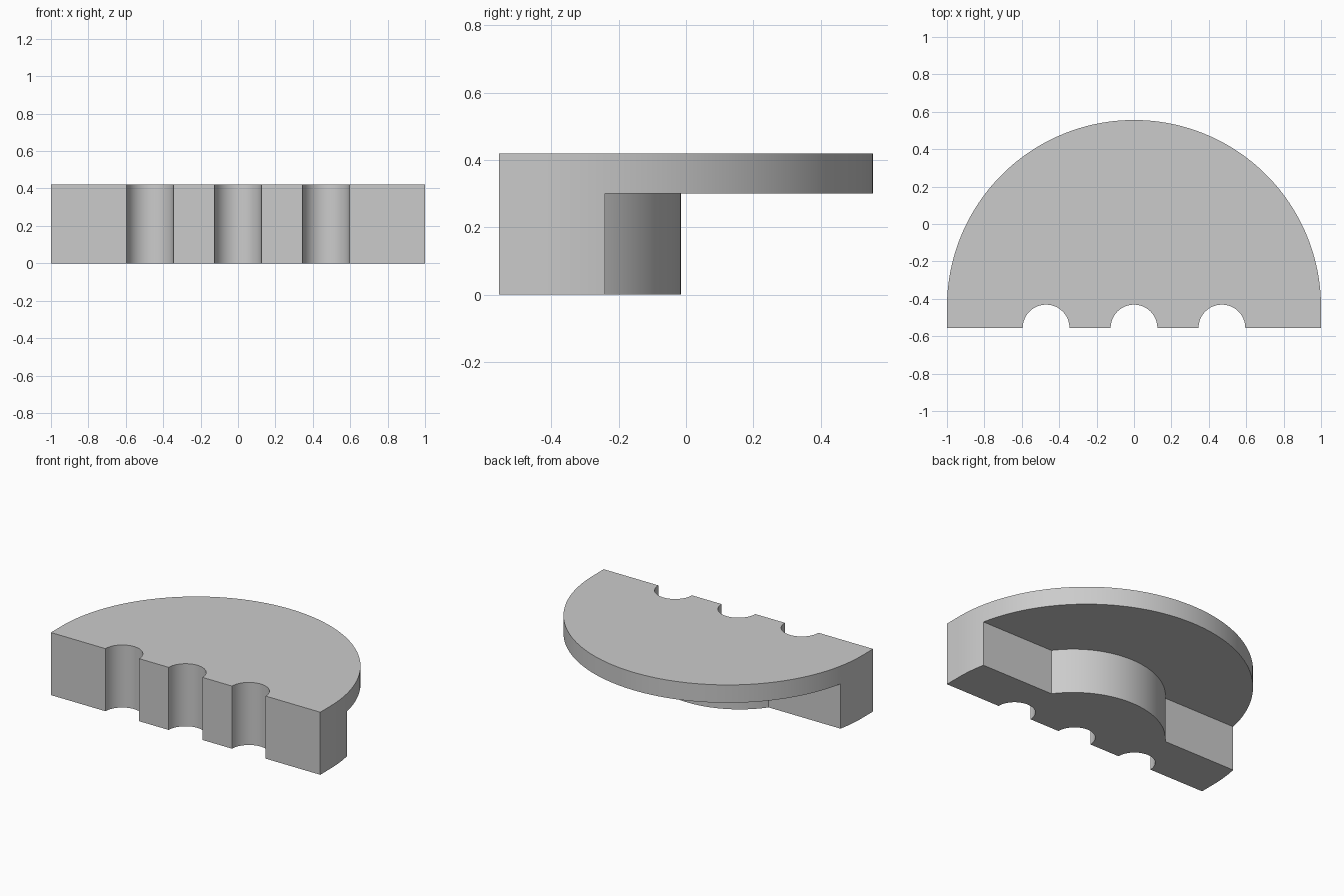
import bpy
import bmesh
from math import cos, sin, asin, pi

default_cube = bpy.data.objects.get("Cube")
if default_cube:
    bpy.data.objects.remove(default_cube, do_unlink=True)

FRONT = -0.556       # flat front face
STEP = -0.24         # back face of the thick part
HEIGHT = 0.42
PLATE_BOTTOM = 0.30


def arc(cx, cy, radius, start, end, steps):
    angles = [start + (end - start) * i / steps for i in range(steps + 1)]
    return [(cx + radius * cos(a), cy + radius * sin(a)) for a in angles]


def extrude_profile(name, points, z0, z1):
    bm = bmesh.new()
    face = bm.faces.new([bm.verts.new((x, y, z0)) for x, y in points])
    top = bmesh.ops.extrude_face_region(bm, geom=[face])["geom"]
    verts = [v for v in top if isinstance(v, bmesh.types.BMVert)]
    bmesh.ops.translate(bm, verts=verts, vec=(0, 0, z1 - z0))
    bmesh.ops.recalc_face_normals(bm, faces=bm.faces)
    mesh = bpy.data.meshes.new(name)
    bm.to_mesh(mesh)
    bm.free()
    obj = bpy.data.objects.new(name, mesh)
    bpy.context.collection.objects.link(obj)
    return obj


# Half-round body with three half-round grooves along the front
outline = arc(0, FRONT + 0.112, 1, 0, pi, 96)
outline.append((-1, FRONT))
for groove_x in (-0.47, 0, 0.47):
    outline += arc(groove_x, FRONT, 0.125, pi, 0, 24)
outline.append((1, FRONT))
body = extrude_profile("grooved_half_round_body", outline, 0, HEIGHT)

# Cutter clears the underside behind the step, leaving a curved bulge
radius, centre_y = 0.555, -0.57
start = asin((STEP - centre_y) / radius)
relief = [(2, STEP)] + arc(0, centre_y, radius, start, pi - start, 48)
relief += [(-2, STEP), (-2, 1), (2, 1)]
cutter = extrude_profile("underside_cutter", relief, -0.5, PLATE_BOTTOM)
cutter.hide_render = True

cut = body.modifiers.new("underside_relief", "BOOLEAN")
cut.operation = "DIFFERENCE"
cut.solver = "EXACT"
cut.object = cutter

bpy.ops.object.select_all(action="DESELECT")
bpy.context.view_layer.objects.active = body
body.select_set(True)
bpy.ops.object.modifier_apply(modifier=cut.name)
bpy.data.objects.remove(cutter, do_unlink=True)
bpy.ops.object.shade_smooth_by_angle(angle=pi / 6)

# Single plain grey material
grey = bpy.data.materials.new("plain_grey")
grey.use_nodes = True
colour = (0.6, 0.6, 0.6, 1)
grey.diffuse_color = colour
grey.node_tree.nodes["Principled BSDF"].inputs["Base Color"].default_value = colour
body.data.materials.clear()
body.data.materials.append(grey)
